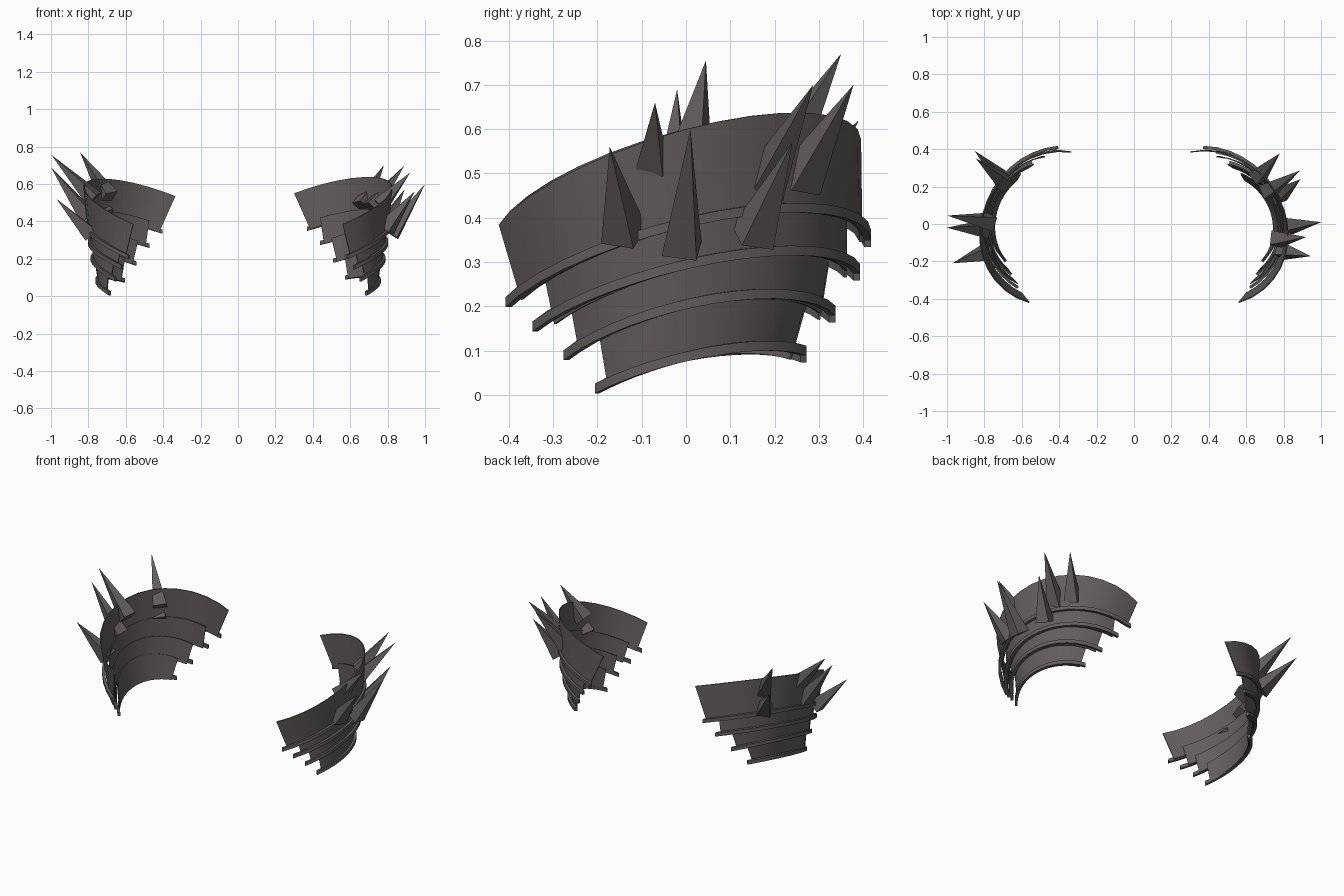
import bpy, bmesh, math
from mathutils import Vector, Matrix

if "Cube" in bpy.data.objects:
    bpy.data.objects.remove(bpy.data.objects["Cube"])

iron = bpy.data.materials.new("dark iron")
iron.diffuse_color = (0.125, 0.108, 0.108, 1)
iron.use_nodes = True
iron.node_tree.nodes["Principled BSDF"].inputs["Base Color"].default_value = iron.diffuse_color
SEG = 16


def arc(p0, p1, p2):
    """Points of the 3D circle running from p0 through p1 to p2."""
    p0, p1, p2 = Vector(p0), Vector(p1), Vector(p2)
    a, b = p1 - p0, p2 - p0
    n = a.cross(b)
    c = p0 + (b.length_squared * n.cross(a) * -1 + a.length_squared * n.cross(b)) * -1 / (2 * n.length_squared)
    n.normalize()
    u = p0 - c
    v = n.cross(u)
    d = p2 - c
    ang = math.atan2(d.dot(v), d.dot(u)) % (2 * math.pi)
    return [c + u * math.cos(ang * i / SEG) + v * math.sin(ang * i / SEG)
            for i in range(SEG + 1)]


def finish(name, bm):
    bmesh.ops.recalc_face_normals(bm, faces=bm.faces)
    me = bpy.data.meshes.new(name)
    bm.to_mesh(me)
    bm.free()
    me.materials.append(iron)
    ob = bpy.data.objects.new(name, me)
    bpy.context.collection.objects.link(ob)
    return ob


def band(name, top, bottom, thick):
    """Curved sheet between two arcs, thickened."""
    bm = bmesh.new()
    rows = [[bm.verts.new(p) for p in arc(*e)] for e in (top, bottom)]
    for i in range(SEG):
        bm.faces.new((rows[0][i], rows[0][i + 1], rows[1][i + 1], rows[1][i]))
    ob = finish(name, bm)
    mod = ob.modifiers.new("thickness", 'SOLIDIFY')
    mod.thickness = thick
    mod.offset = 0
    bpy.ops.object.select_all(action='DESELECT')
    ob.select_set(True)
    bpy.context.view_layer.objects.active = ob
    bpy.ops.object.modifier_apply(modifier=mod.name)
    bpy.ops.object.shade_smooth_by_angle(angle=math.radians(35))


def spike(name, base, tip, r=0.056):
    """Four-sided pyramid from base centre to tip."""
    base, tip = Vector(base), Vector(tip)
    d = tip - base
    bm = bmesh.new()
    m = (Matrix.Translation(base + d / 2) @ d.to_track_quat('Z', 'Y').to_matrix().to_4x4()
         @ Matrix.Rotation(0.55, 4, 'Z'))
    bmesh.ops.create_cone(bm, cap_ends=True, segments=4, radius1=r, radius2=0,
                          depth=d.length, matrix=m)
    finish(name, bm)


# Plates: upper edge, lower edge, and the rim strip (front, middle, back points)
plates = [
    (((.56, -.42, .385), (.82, 0, .60), (.30, .385, .55)),
     ((.60, -.37, .215), (.80, 0, .38), (.385, .395, .36)),
     ((.585, -.40, .21), (.81, 0, .39), (.37, .41, .36))),
    (((.62, -.32, .28), (.80, 0, .43), (.44, .36, .42)),
     ((.645, -.295, .16), (.785, 0, .285), (.46, .36, .28)),
     ((.62, -.34, .155), (.795, 0, .295), (.44, .385, .285))),
    (((.66, -.26, .21), (.785, 0, .33), (.50, .32, .31)),
     ((.675, -.24, .10), (.77, 0, .195), (.53, .30, .185)),
     ((.655, -.27, .09), (.78, 0, .205), (.51, .33, .19))),
    (((.69, -.195, .14), (.77, 0, .235), (.57, .27, .22)),
     ((.70, -.175, .02), (.745, 0, .08), (.59, .235, .095)),
     ((.685, -.20, .015), (.755, 0, .087), (.575, .265, .10))),
]

for side, s in (("right", 1), ("left", -1)):
    def place(e):
        # the left guard wraps slightly less far round the back
        f, m, b = e
        if s < 0:
            b = (b[0] + .035, b[1], b[2] - .015)
        return [(s * p[0], p[1], p[2]) for p in (f, m, b)]

    def lift(e, dz):
        return [(x, y, z + dz) for x, y, z in e]

    for i, (top, bottom, rim) in enumerate(plates, 1):
        band(f"{side}_plate_{i}", place(top), place(bottom), 0.006)
        r = place(rim)
        band(f"{side}_rim_{i}", lift(r, .011), lift(r, -.011), 0.016)

# Spikes: base centre, tip
spikes = {
    "right": [((.79, -.14, .36), (.945, -.172, .56)),
              ((.82, -.01, .33), (1.0, .01, .60)),
              ((.77, .15, .355), (.89, .24, .57)),
              ((.76, -.08, .485), (.92, -.07, .66)),
              ((.71, .175, .47), (.89, .287, .70)),
              ((.66, .255, .48), (.78, .378, .70))],
    "left": [((-.77, .01, .52), (-.997, .045, .755)),
             ((-.80, -.03, .42), (-1.0, -.02, .69)),
             ((-.79, -.155, .33), (-.97, -.21, .52)),
             ((-.69, .215, .53), (-.845, .35, .77)),
             ((-.71, .24, .43), (-.85, .39, .62))],
}
for side, items in spikes.items():
    for i, (base, tip) in enumerate(items, 1):
        spike(f"{side}_spike_{i}", base, tip)
